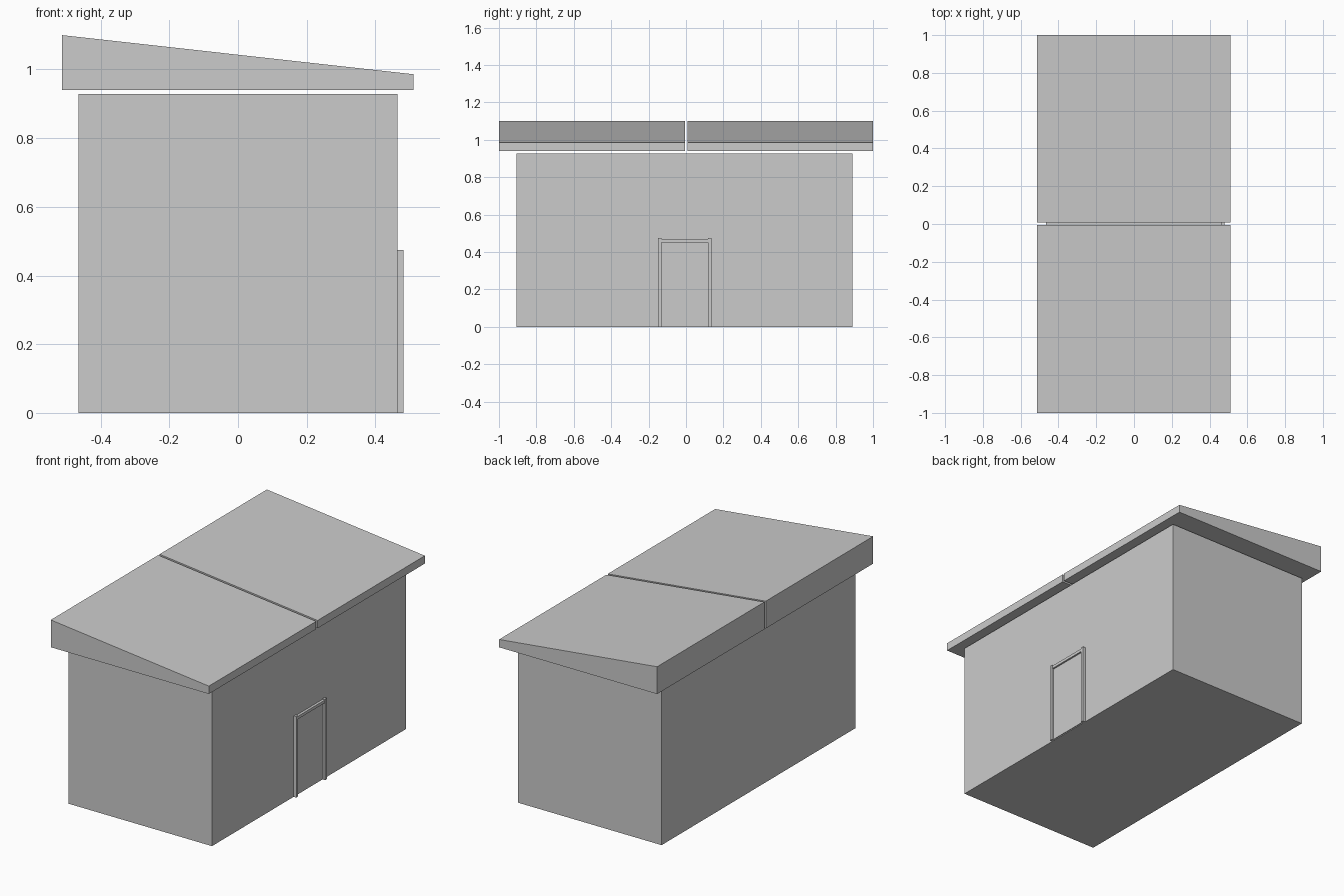
import bpy, bmesh

if "Cube" in bpy.data.objects:
    bpy.data.objects.remove(bpy.data.objects["Cube"])


def prism(name, profile, y0, y1):
    """Extrude an x-z profile along y from y0 to y1."""
    bm = bmesh.new()
    face = bm.faces.new([bm.verts.new((x, y0, z)) for x, z in profile])
    ext = bmesh.ops.extrude_face_region(bm, geom=[face])
    moved = [v for v in ext["geom"] if isinstance(v, bmesh.types.BMVert)]
    bmesh.ops.translate(bm, verts=moved, vec=(0, y1 - y0, 0))
    bmesh.ops.recalc_face_normals(bm, faces=bm.faces)
    mesh = bpy.data.meshes.new(name)
    bm.to_mesh(mesh)
    bm.free()
    obj = bpy.data.objects.new(name, mesh)
    bpy.context.collection.objects.link(obj)
    return obj


def box(name, x, y, z):
    return prism(name, [(x[0], z[0]), (x[1], z[0]), (x[1], z[1]), (x[0], z[1])], *y)


# Main walls
WALL = 0.465
box("shed_body", (-WALL, WALL), (-0.905, 0.89), (0, 0.928))

# Sloped roof in two halves, with a narrow gap between and below
slope = [(-0.513, 0.94), (0.511, 0.94), (0.511, 0.986), (-0.513, 1.10)]
for name, y0, y1 in (("roof_front", -1, -0.006), ("roof_back", 0.007, 1)):
    prism(name, slope, y0, y1)

# Door frame posts, lintel, and thin door panel
for name, y0, y1 in (("door_post_front", -0.149, -0.131),
                     ("door_post_back", 0.117, 0.135)):
    box(name, (WALL, 0.482), (y0, y1), (0, 0.474))
box("door_lintel", (WALL, 0.480), (-0.131, 0.117), (0.452, 0.469))
box("door_panel", (WALL, 0.470), (-0.131, 0.117), (0.004, 0.452))
